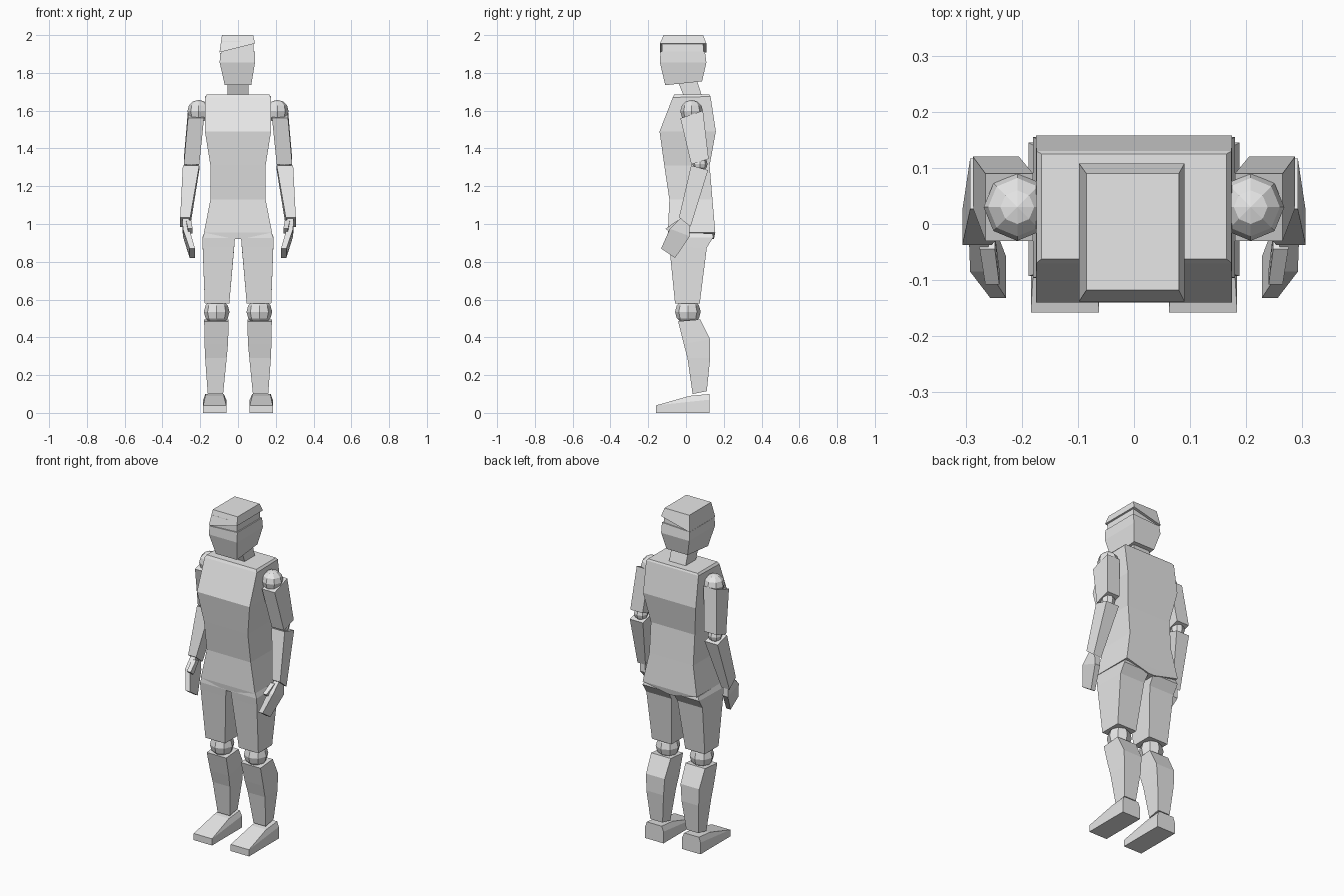
import bpy, bmesh
from mathutils import Matrix

grey = bpy.data.materials.new("plain grey")
grey.diffuse_color = (0.8, 0.8, 0.8, 1)


def finish(name, bm, mirror):
    bmesh.ops.recalc_face_normals(bm, faces=bm.faces)
    me = bpy.data.meshes.new(name)
    bm.to_mesh(me)
    bm.free()
    me.materials.append(grey)
    ob = bpy.data.objects.new(name, me)
    bpy.context.collection.objects.link(ob)
    if mirror:
        ob.modifiers.new("mirror", 'MIRROR').use_mirror_merge = False
    return ob


def loft(name, sections, mirror=False):
    """Four-sided loft; section = x0, x1, y0, y1, z front, z back[, z slope along x]."""
    bm = bmesh.new()
    rings = []
    for x0, x1, y0, y1, zf, zb, *s in sections:
        s = s[0] if s else 0
        rings.append([bm.verts.new((x, y, z + s * x)) for x, y, z in
                      ((x0, y0, zf), (x1, y0, zf), (x1, y1, zb), (x0, y1, zb))])
    for a, b in zip(rings, rings[1:]):
        for i in range(4):
            j = (i + 1) % 4
            bm.faces.new((a[i], a[j], b[j], b[i]))
    bm.faces.new(rings[0])
    bm.faces.new(rings[-1])
    return finish(name, bm, mirror)


def joint(name, centre, r):
    """Low-poly ball joint, mirrored to both sides."""
    bm = bmesh.new()
    bmesh.ops.create_uvsphere(bm, u_segments=8, v_segments=6, radius=r,
                              matrix=Matrix.Translation(centre))
    return finish(name, bm, True)


# Head: face block, recessed core, slanted cap, neck
loft("face", [(-.07, .07, -.11, .085, 1.735, 1.755),
              (-.097, .09, -.138, .108, 1.855, 1.855),
              (-.095, .09, -.135, .10, 1.91, 1.91, .05)])
loft("head_core", [(-.09, .085, -.13, .095, 1.88, 1.88),
                   (-.085, .08, -.125, .09, 1.97, 1.97)])
loft("cap", [(-.098, .09, -.138, .108, 1.933, 1.933, .25),
             (-.085, .08, -.118, .09, 2.0, 2.0)])
loft("neck", [(-.055, .055, -.045, .055, 1.76, 1.77),
              (-.055, .055, -.005, .09, 1.66, 1.66)])

# Torso and pelvis
loft("torso", [(-.165, .165, -.062, .125, 1.685, 1.685),
               (-.174, .174, -.07, .13, 1.67, 1.675),
               (-.175, .175, -.14, .158, 1.49, 1.49),
               (-.146, .146, -.115, .125, 1.31, 1.31),
               (-.146, .146, -.088, .14, 1.13, 1.13)])
loft("pelvis", [(-.146, .146, -.088, .14, 1.13, 1.13),
                (-.18, .18, -.096, .155, .955, .955),
                (-.02, .02, -.092, .148, .92, .92)])

# Legs
loft("thigh", [(.016, .178, -.09, .14, .955, .95),
               (.016, .188, -.093, .145, .925, .93),
               (.02, .187, -.088, .11, .88, .875),
               (.046, .176, -.058, .073, .58, .58)], True)
joint("knee", (.113, .01, .535), .068)
loft("shin", [(.049, .179, -.042, .075, .485, .495),
              (.053, .177, -.012, .127, .365, .39),
              (.06, .174, .008, .128, .29, .29),
              (.079, .16, .035, .11, .10, .115)], True)
loft("foot", [(.075, .173, .02, .125, .09, .10),
              (.062, .184, -.158, .125, .04, .07),
              (.062, .184, -.158, .125, 0, 0)], True)

# Arms
joint("shoulder", (.208, .03, 1.597), .06)
loft("upper_arm", [(.18, .265, -.03, .09, 1.56, 1.60),
                   (.205, .287, .028, .12, 1.315, 1.345)], True)
joint("elbow", (.246, .074, 1.318), .04)
loft("forearm", [(.205, .292, .027, .117, 1.31, 1.285),
                 (.253, .306, -.037, .024, 1.035, .985)], True)

# Hands
loft("hand", [(.26, .294, -.03, .018, 1.03, .99),
              (.258, .292, -.085, .02, .975, .935),
              (.228, .256, -.132, -.058, .87, .82)], True)
loft("thumb", [(.248, .275, -.045, -.015, 1.02, 1.01),
               (.24, .265, -.108, -.08, .975, .95)], True)
